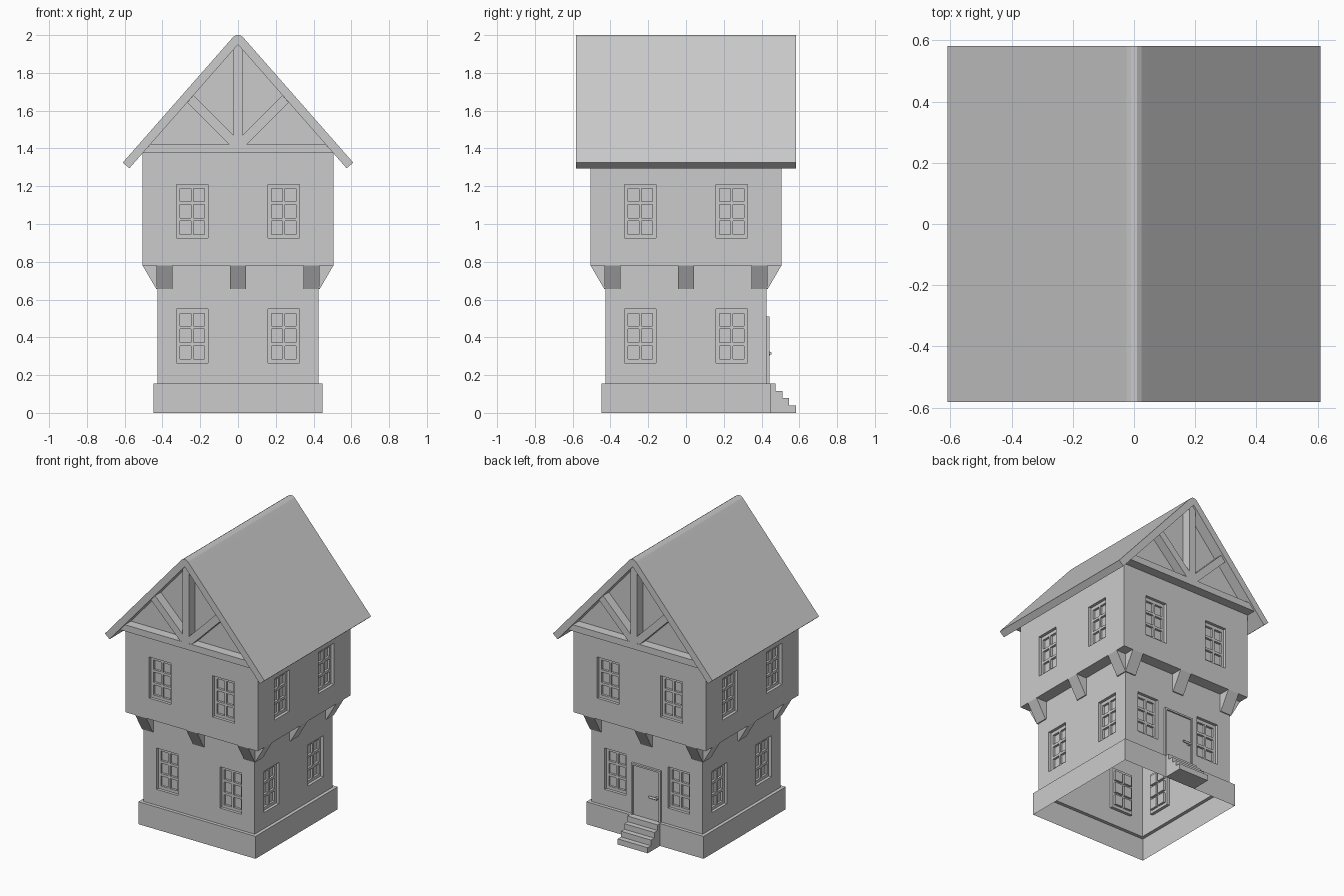
import bpy, bmesh
from math import pi
from mathutils import Matrix, Vector

if "Cube" in bpy.data.objects:
    bpy.data.objects.remove(bpy.data.objects["Cube"])


def finish(name, bm):
    me = bpy.data.meshes.new(name)
    bmesh.ops.remove_doubles(bm, verts=bm.verts, dist=1e-5)
    bm.to_mesh(me)
    bm.free()
    ob = bpy.data.objects.new(name, me)
    bpy.context.collection.objects.link(ob)
    return ob


def face(bm, rot, pts):
    bm.faces.new([bm.verts.new(rot @ Vector(p)) for p in pts])


def prism(bm, rot, pts, axis, a, b):
    """Extrude a 2D outline along x (outline in y,z) or y (outline in x,z)."""
    def put(p, t):
        return Vector((t, p[0], p[1]) if axis == 'x' else (p[0], t, p[1]))
    lo = [bm.verts.new(rot @ put(p, a)) for p in pts]
    hi = [bm.verts.new(rot @ put(p, b)) for p in pts]
    n = len(pts)
    new = [bm.faces.new(lo), bm.faces.new(hi[::-1])]
    for i in range(n):
        j = (i + 1) % n
        new.append(bm.faces.new((lo[i], hi[i], hi[j], lo[j])))
    bmesh.ops.recalc_face_normals(bm, faces=new)


def strip(bm, rot, h0, z0, h1, z1):
    """One side of a square ring going from half width h0 to h1."""
    face(bm, rot, [(-h0, -h0, z0), (h0, -h0, z0), (h1, -h1, z1), (-h1, -h1, z1)])


def sheet(bm, rot, us, vs, y, holes, recess, inner):
    """Grid of flat cells with recessed holes; each hole is filled by inner()."""
    for i in range(len(us) - 1):
        for j in range(len(vs) - 1):
            c = [(us[i], vs[j]), (us[i + 1], vs[j]), (us[i + 1], vs[j + 1]), (us[i], vs[j + 1])]
            if (i, j) not in holes:
                face(bm, rot, [(u, y, v) for u, v in c])
                continue
            for k in range(4):
                p, q = c[k], c[(k + 1) % 4]
                face(bm, rot, [(p[0], y, p[1]), (q[0], y, q[1]),
                               (q[0], y + recess, q[1]), (p[0], y + recess, p[1])])
            inner(c, y + recess)


def wall(bm, rot, h, z0, z1, sill):
    """Wall with two six-pane windows."""
    def pane(c, y):
        face(bm, rot, [(u, y, v) for u, v in c])

    def window(c, y):
        u, v = c[0]
        us = [u + t for t in (0, .018, .075, .09, .147, .165)]
        vs = [v + t for t in (0, .02, .09, .107, .178, .195, .262, .285)]
        sheet(bm, rot, us, vs, y, {(i, j) for i in (1, 3) for j in (1, 3, 5)}, .015, pane)

    sheet(bm, rot, [-h, -.325, -.16, .16, .325, h], [z0, sill, sill + .285, z1],
          -h, {(1, 1), (3, 1)}, .02, window)


SIDES = [Matrix.Rotation(k * pi / 2, 3, 'Z') for k in range(4)]
F, L, U = .448, .425, .505          # half widths: foundation, lower and upper storey
SLOPE, PEAK = 1.14, 1.95            # underside of the roof

# Open-bottomed shell: foundation, lower storey, overhang, upper storey, gables
bm = bmesh.new()
for rot in SIDES:
    strip(bm, rot, F, 0, F, .155)
    strip(bm, rot, F, .155, L, .155)
    wall(bm, rot, L, .155, .78, .265)
    strip(bm, rot, L, .78, U, .78)
    wall(bm, rot, U, .78, 1.375, .925)
for rot in SIDES[::2]:
    face(bm, rot, [(-U, -U, 1.375), (U, -U, 1.375), (0, -U, PEAK)])
finish("house_walls", bm)

# Brackets under the overhang
bm = bmesh.new()
for rot in SIDES:
    for x in (-.39, 0, .39):
        prism(bm, rot, [(-L, .78), (-U, .78), (-.432, .655), (-L, .655)], 'x', x - .042, x + .042)
finish("overhang_brackets", bm)

# Roof with a rounded ridge
bm = bmesh.new()
half = [(.575, 1.295), (.61, 1.325), (.045, 1.968), (.025, 1.99), (.01, 2.0)]
outline = half + [(-x, z) for x, z in half[::-1]] + [(0, PEAK)]
prism(bm, SIDES[0], outline, 'y', -.582, .582)
finish("roof", bm)

# Gable timber frames: tie beam, king post, two struts
bm = bmesh.new()
y0, y1 = -.57, -U
for rot in SIDES[::2]:
    xt = (PEAK - 1.42) / SLOPE
    prism(bm, rot, [(-U, 1.375), (U, 1.375), (xt, 1.42), (-xt, 1.42)], 'y', y0, y1)
    prism(bm, rot, [(-.024, 1.42), (.024, 1.42), (.024, 1.923), (0, PEAK), (-.024, 1.923)], 'y', y0, y1)
    for s in (-1, 1):
        prism(bm, rot, [(s * .024, 1.42), (s * .045, 1.42), (s * .268, 1.643),
                        (s * .236, 1.681), (s * .024, 1.469)], 'y', y0 + .002, y1)
finish("gable_frames", bm)

# Door on the back: panel plus raised frame
bm = bmesh.new()
R = SIDES[0]
prism(bm, R, [(-.1, .155), (.1, .155), (.1, .5), (-.1, .5)], 'y', L, .432)
prism(bm, R, [(-.112, .155), (-.1, .155), (-.1, .498), (.1, .498), (.1, .155),
              (.112, .155), (.112, .51), (-.112, .51)], 'y', L, .441)
finish("door", bm)

# Door handle: stem and lever
bm = bmesh.new()
for r, d, loc, ax in ((.011, .016, (-.082, .438, .315), 'X'), (.007, .06, (-.06, .447, .315), 'Y')):
    m = Matrix.Translation(loc) @ Matrix.Rotation(pi / 2, 4, ax)
    bmesh.ops.create_cone(bm, cap_ends=True, segments=12, radius1=r, radius2=r, depth=d, matrix=m)
finish("door_handle", bm)

# Steps up to the door
bm = bmesh.new()
pts = [(F, 0)]
for i in range(4):
    y = .582 - .036 * i
    pts += [(y, .0388 * i), (y, .0388 * (i + 1))]
pts.append((F, .155))
prism(bm, R, pts, 'x', -.115, .115)
finish("door_steps", bm)
